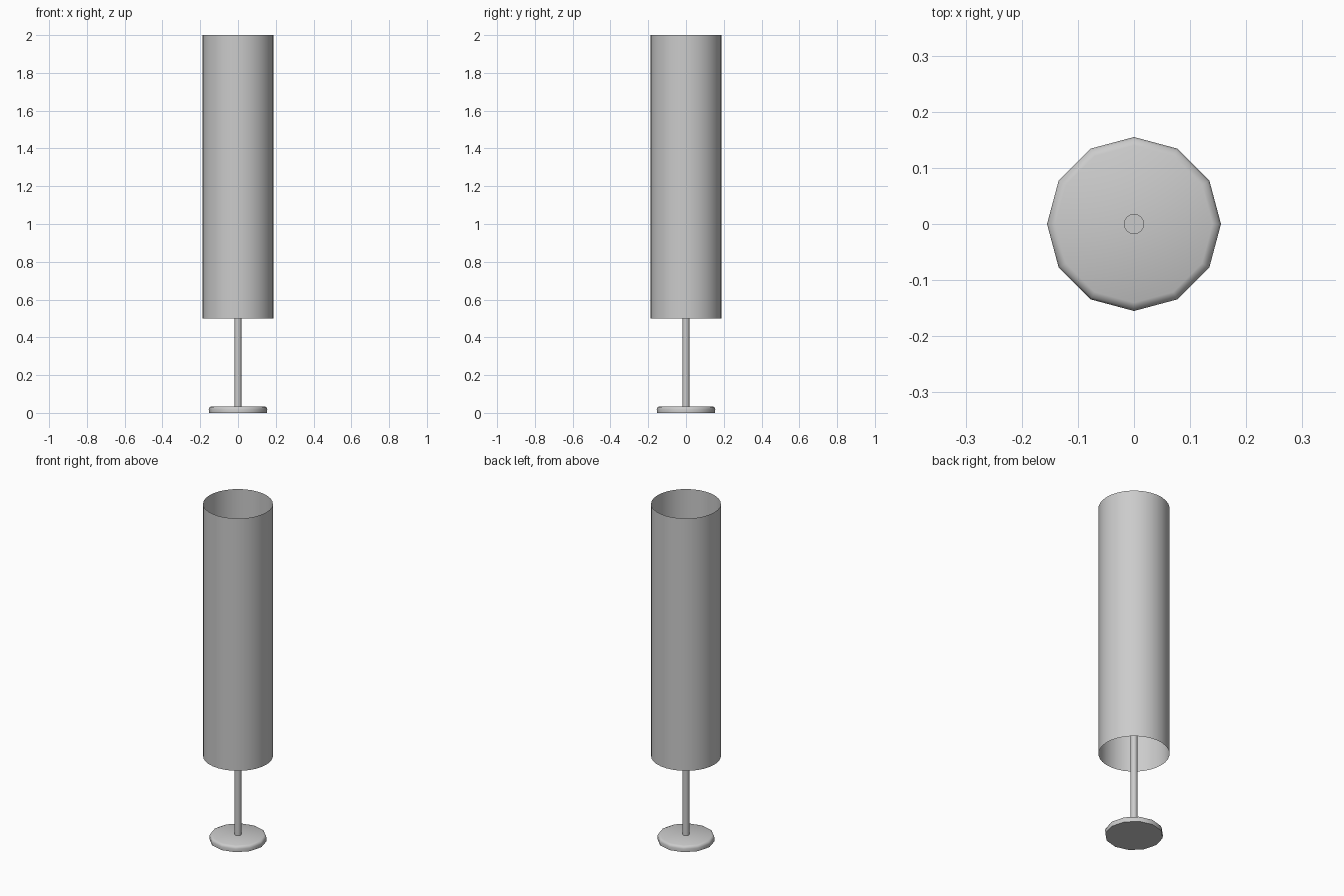
import bpy, bmesh
from math import cos, sin, tau

if "Cube" in bpy.data.objects:
    bpy.data.objects.remove(bpy.data.objects["Cube"])


def lathe(name, profile, sides, cap_bottom=False, cap_top=False, angle=0.7):
    """Spin a (radius, z) profile around the z axis."""
    bm = bmesh.new()
    rings = [[bm.verts.new((r * cos(tau * i / sides), r * sin(tau * i / sides), z))
              for i in range(sides)] for r, z in profile]
    for low, high in zip(rings, rings[1:]):
        for i in range(sides):
            j = (i + 1) % sides
            bm.faces.new((low[i], low[j], high[j], high[i]))
    if cap_bottom:
        bm.faces.new(rings[0][::-1])
    if cap_top:
        bm.faces.new(rings[-1])
    mesh = bpy.data.meshes.new(name)
    bm.to_mesh(mesh)
    bm.free()
    obj = bpy.data.objects.new(name, mesh)
    bpy.context.collection.objects.link(obj)
    bpy.ops.object.select_all(action='DESELECT')
    obj.select_set(True)
    bpy.context.view_layer.objects.active = obj
    bpy.ops.object.shade_smooth_by_angle(angle=angle)
    return obj


# Twelve-sided foot with a softened upper rim
lathe("base", [(0.154, 0), (0.155, 0.02), (0.151, 0.03), (0.14, 0.035)],
      12, cap_bottom=True, cap_top=True, angle=1.2)

# Slim pole running up inside the shade
lathe("pole", [(0.018, 0.03), (0.018, 1.25)], 24, cap_top=True)

# Tall open-ended shade of thin sheet
lathe("shade", [(0.188, 0.5), (0.188, 2.0)], 32)
